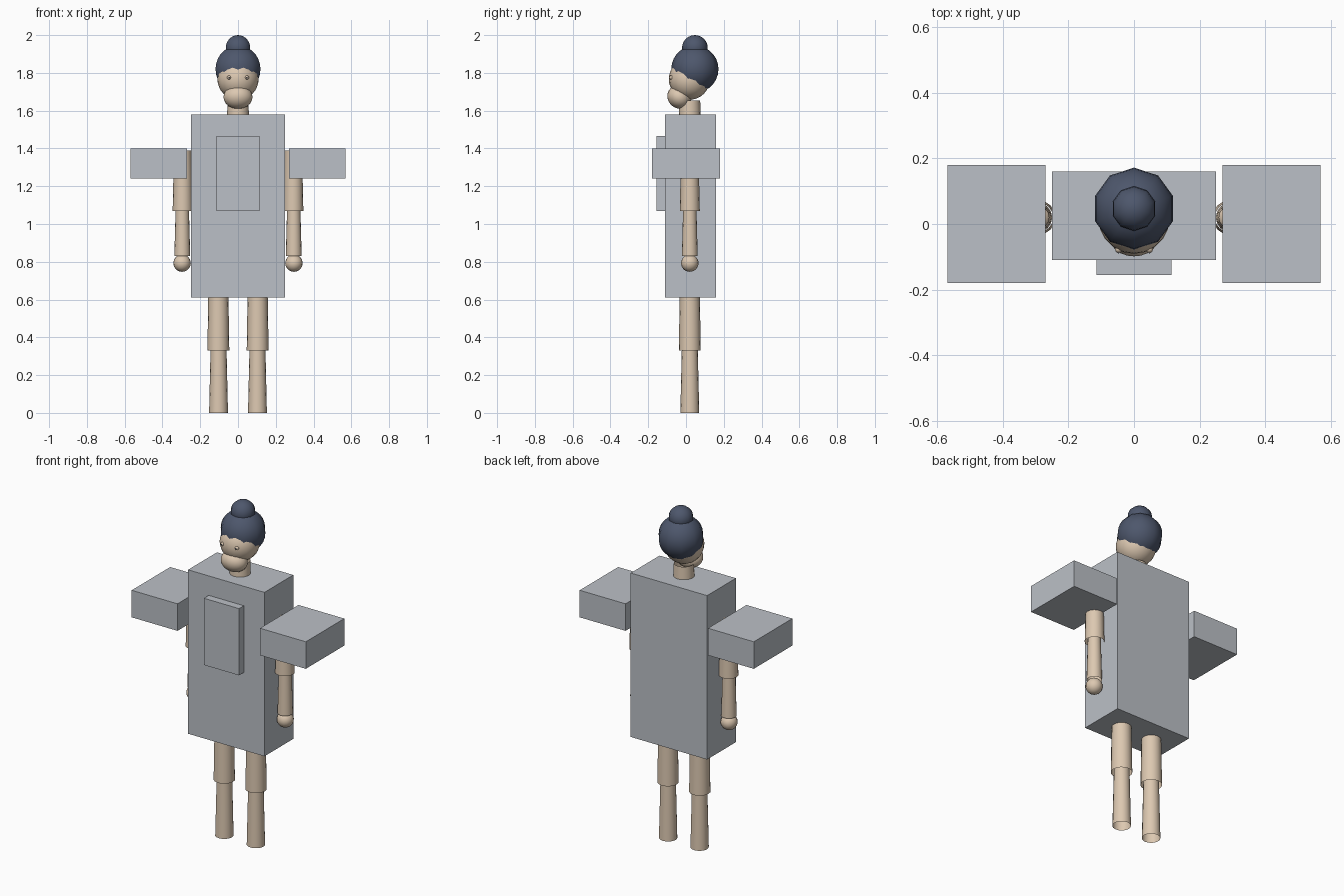
import bpy
import bmesh
import math
from mathutils import Matrix, Vector

if "Cube" in bpy.data.objects:
    bpy.data.objects.remove(bpy.data.objects["Cube"], do_unlink=True)


def material(name, rgb):
    mat = bpy.data.materials.new(name)
    mat.use_nodes = True
    mat.diffuse_color = (*rgb, 1)
    mat.node_tree.nodes["Principled BSDF"].inputs["Base Color"].default_value = (*rgb, 1)
    return mat


grey = material("armour_grey", (0.50, 0.53, 0.57))
skin = material("skin", (0.72, 0.58, 0.44))
navy = material("hair_navy", (0.075, 0.095, 0.15))


def finish(name, bm, mat, smooth=True):
    mesh = bpy.data.meshes.new(name)
    bm.to_mesh(mesh)
    bm.free()
    mesh.materials.append(mat)
    obj = bpy.data.objects.new(name, mesh)
    bpy.context.collection.objects.link(obj)
    if smooth:
        bpy.ops.object.select_all(action='DESELECT')
        obj.select_set(True)
        bpy.context.view_layer.objects.active = obj
        bpy.ops.object.shade_smooth_by_angle(angle=math.radians(50))
    return obj


def box(name, low, high):
    low, high = Vector(low), Vector(high)
    bm = bmesh.new()
    place = Matrix.Translation((low + high) / 2) @ Matrix.Diagonal((*(high - low), 1))
    bmesh.ops.create_cube(bm, size=1, matrix=place)
    return finish(name, bm, grey, smooth=False)


def ball(name, centre, radii, mat, segments=16, rings=14, tilt=0):
    bm = bmesh.new()
    place = (Matrix.Translation(centre) @ Matrix.Rotation(tilt, 4, 'X')
             @ Matrix.Diagonal((*radii, 1)))
    bmesh.ops.create_uvsphere(bm, u_segments=segments, v_segments=rings,
                              radius=1, matrix=place)
    return finish(name, bm, mat)


def tube(name, x, bottom, top, r_bottom, r_top, y=0.02):
    # Open-ended tapered limb
    bm = bmesh.new()
    bmesh.ops.create_cone(bm, segments=16, cap_ends=False, radius1=r_bottom,
                          radius2=r_top, depth=top - bottom,
                          matrix=Matrix.Translation((x, y, (bottom + top) / 2)))
    return finish(name, bm, skin)


# Body armour
box("torso", (-0.25, -0.11, 0.61), (0.25, 0.16, 1.58))
box("chest_plate", (-0.115, -0.155, 1.07), (0.115, -0.11, 1.465))

# Limbs, shoulders and eyes on both sides
for side, s in (("left", 1), ("right", -1)):
    ends = sorted((s * 0.27, s * 0.57))
    box(side + "_shoulder_block", (ends[0], -0.18, 1.24), (ends[1], 0.18, 1.40))
    tube(side + "_upper_arm", s * 0.293, 1.07, 1.39, 0.053, 0.046)
    tube(side + "_forearm", s * 0.295, 0.83, 1.09, 0.042, 0.035)
    ball(side + "_hand", (s * 0.296, 0.02, 0.793), (0.046,) * 3, skin)
    tube(side + "_thigh", s * 0.104, 0.33, 0.64, 0.058, 0.053)
    tube(side + "_shin", s * 0.103, 0.0, 0.35, 0.05, 0.042)
    ball(side + "_eye", (s * 0.047, -0.077, 1.775), (0.011,) * 3, skin, 12, 8)
    ball(side + "_pupil", (s * 0.047, -0.086, 1.775), (0.004,) * 3, navy, 8, 6)

# Neck, head and hair
tube("neck", 0, 1.57, 1.655, 0.058, 0.055)
ball("head", (0, 0.018, 1.767), (0.109,) * 3, skin, 20, 16)
ball("muzzle", (0, -0.035, 1.672), (0.077, 0.066, 0.06), skin, 20, 14, math.radians(-35))
ball("hair", (0, 0.047, 1.82), (0.125,) * 3, navy, 10, 14)
ball("hair_bun", (0, 0.047, 1.933), (0.068, 0.068, 0.067), navy, 10, 12)
